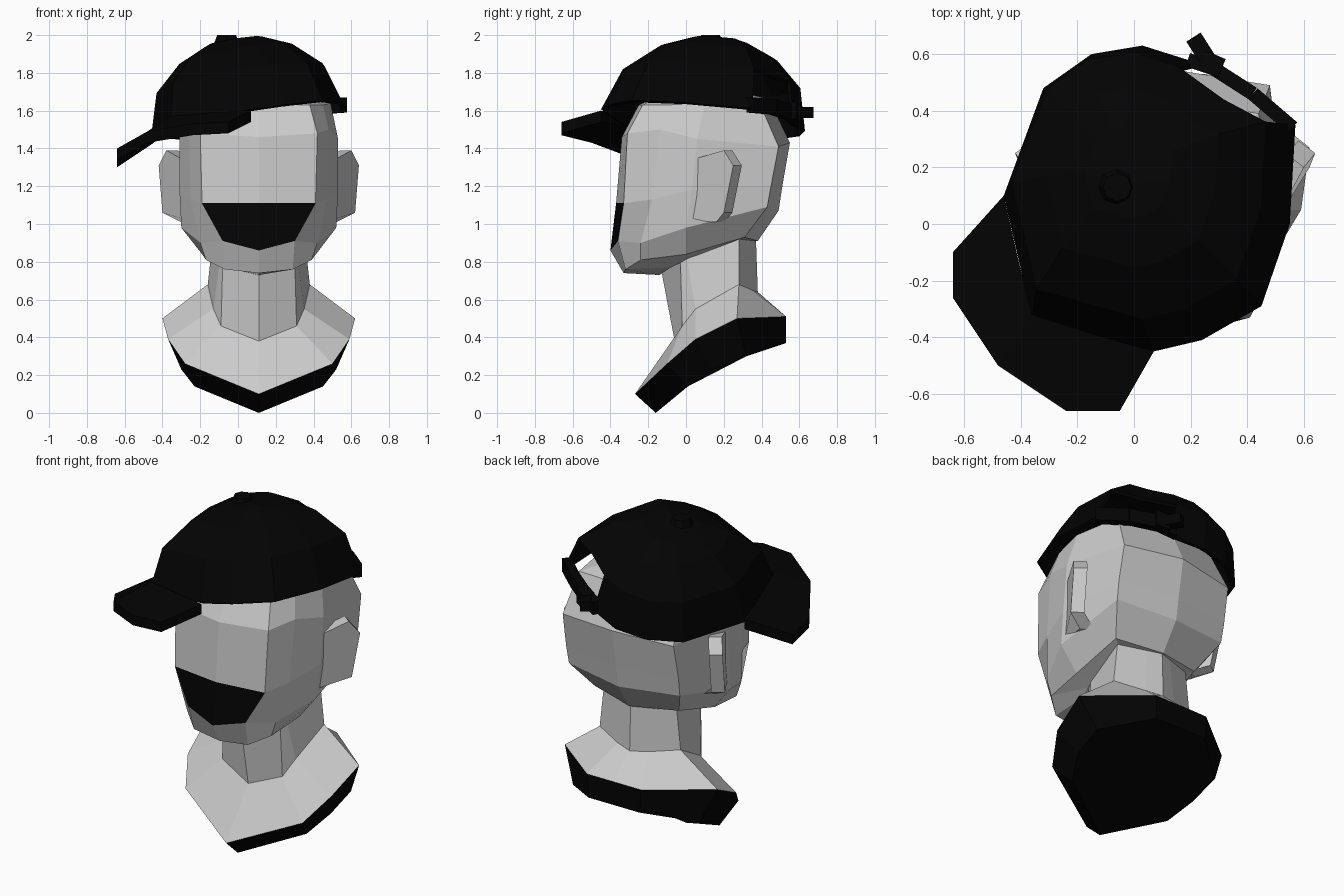
import bpy, bmesh
from mathutils import Vector

if "Cube" in bpy.data.objects:
    bpy.data.objects.remove(bpy.data.objects["Cube"], do_unlink=True)

CENTRE = 0.11  # the head and bust are symmetric about this x


def make_material(name, level):
    material = bpy.data.materials.new(name)
    material.use_nodes = True
    colour = (level, level, level, 1)
    material.diffuse_color = colour
    shader = material.node_tree.nodes["Principled BSDF"]
    shader.inputs["Base Color"].default_value = colour
    shader.inputs["Roughness"].default_value = 0.8
    return material


GREY = make_material("light grey", 0.6)
BLACK = make_material("black", 0.001)


def finish(name, bm, materials, thickness=0):
    bmesh.ops.recalc_face_normals(bm, faces=bm.faces)
    mesh = bpy.data.meshes.new(name)
    bm.to_mesh(mesh)
    bm.free()
    for material in materials:
        mesh.materials.append(material)
    obj = bpy.data.objects.new(name, mesh)
    bpy.context.collection.objects.link(obj)
    if thickness:
        solid = obj.modifiers.new("thickness", "SOLIDIFY")
        solid.thickness = thickness
        solid.offset = -1
    return obj


def mirrored_ring(half):
    """Full ring from a half that runs from centre front to centre back."""
    left = [(CENTRE + x, y, z) for x, y, z in half]
    right = [(CENTRE - x, y, z) for x, y, z in reversed(half[1:-1])]
    return left + right


def loft(bm, rings, cap_start=False, cap_end=False, skip=(), paint=lambda r, c: 0):
    rows = [[bm.verts.new(p) for p in ring] for ring in rings]
    count = len(rows[0])
    for r in range(len(rows) - 1):
        for c in range(count):
            if (r, c) in skip:
                continue
            d = (c + 1) % count
            face = bm.faces.new((rows[r][c], rows[r][d], rows[r + 1][d], rows[r + 1][c]))
            face.material_index = paint(r, c)
    if cap_start:
        bm.faces.new(rows[0]).material_index = paint(0, 0)
    if cap_end:
        bm.faces.new(rows[-1])
    return rows


def box_between(name, start, end, width, height):
    """Upright bar from one point to another."""
    a, b = Vector(start), Vector(end)
    side = (b - a).cross(Vector((0, 0, 1))).normalized() * width / 2
    up = Vector((0, 0, height / 2))
    bm = bmesh.new()
    loft(bm, [[p + side + up, p - side + up, p - side - up, p + side - up] for p in (a, b)],
         cap_start=True, cap_end=True)
    return finish(name, bm, [BLACK])


# Bust: slanted black base slab, shoulders and neck
bust_rings = [
    [(0, -.16, 0), (.34, .01, .14), (.41, .14, .23), (.42, .32, .3), (.17, .53, .37), (0, .53, .37)],
    [(0, -.27, .1), (.39, -.1, .26), (.48, .05, .39), (.51, .27, .5), (.18, .53, .51), (0, .53, .51)],
    [(0, -.06, .38), (.2, -.02, .46), (.24, .05, .55), (.27, .28, .68), (.1, .35, .65), (0, .38, .64)],
    [(0, -.13, .75), (.19, -.03, .82), (.2, 0, .85), (.24, .28, .95), (.08, .34, .94), (0, .37, .93)],
]
bm = bmesh.new()
loft(bm, [mirrored_ring(h) for h in bust_rings], cap_start=True, cap_end=True,
     paint=lambda r, c: 1 if r == 0 else 0)
finish("bust_and_neck", bm, [GREY, BLACK])

# Head: faceted rings from jaw underside to crown, black lower face
head_rings = [
    [(0, -.14, .73), (.18, -.08, .77), (.2, -.03, .8), (.2, .02, .82), (.24, .28, .92), (0, .36, .91)],
    [(0, -.33, .74), (.18, -.32, .76), (.28, -.24, .81), (.3, 0, .84), (.28, .31, .93), (0, .38, .91)],
    [(0, -.4, .86), (.19, -.36, .91), (.31, -.24, .9), (.41, 0, .98), (.37, .43, 1.09), (0, .49, 1.07)],
    [(0, -.37, 1.11), (.3, -.33, 1.11), (.36, -.18, 1.13), (.42, .03, 1.18), (.375, .45, 1.2), (0, .51, 1.2)],
    [(0, -.34, 1.46), (.31, -.31, 1.48), (.37, -.14, 1.5), (.42, .06, 1.45), (.37, .49, 1.41), (0, .55, 1.43)],
    [(0, -.25, 1.63), (.27, -.23, 1.63), (.34, -.1, 1.63), (.38, .1, 1.64), (.33, .39, 1.64), (0, .44, 1.66)],
]
crown = [(x * .55, .1 + (y - .1) * .55, 1.7) for x, y, z in head_rings[-1]]
bm = bmesh.new()
loft(bm, [mirrored_ring(h) for h in head_rings + [crown]], cap_start=True, cap_end=True,
     paint=lambda r, c: 1 if r == 2 and c in (0, 9) else 0)
finish("head", bm, [GREY, BLACK])

# Ears: flared slabs, mirrored
ear_outline = [(.4, .03, 1.34), (.49, .2, 1.39), (.53, .25, 1.31), (.51, .2, 1.06), (.41, .16, 1.01), (.38, -.01, 1.02)]
for name, side in (("left_ear", 1), ("right_ear", -1)):
    bm = bmesh.new()
    front = [(CENTRE + side * x, y, z) for x, y, z in ear_outline]
    back = [(x - side * .06, y + .045, z) for x, y, z in front]
    loft(bm, [front, back], cap_start=True, cap_end=True)
    finish(name, bm, [GREY])

# Cap dome: tilted rings shrinking to the top, with a gap above the strap
rim = [(.57, .35), (.4, .44), (.22, .57), (.03, .63), (-.15, .6), (-.32, .48), (-.46, .1),
       (-.36, -.33), (.07, -.45), (.24, -.41), (.45, -.29), (.55, 0)]


def cap_point(x, y, rise, scale):
    cx, cy = .05, .1
    px, py = cx + (x - cx) * scale, cy + (y - cy) * scale
    return (px - .17 * rise, py + .2 * rise, 1.55 + .17 * px - .1 * py + rise)


levels = [(0, 1), (.22, .87), (.35, .59), (.415, .3)]
bm = bmesh.new()
rows = loft(bm, [[cap_point(x, y, h, s) for x, y in rim] for h, s in levels], skip=((0, 0), (0, 1)))
top = bm.verts.new((-.04, .14, 1.98))
for i, v in enumerate(rows[-1]):
    bm.faces.new((v, rows[-1][(i + 1) % len(rim)], top))
loose = [v for v in bm.verts if not v.link_faces]
bmesh.ops.delete(bm, geom=loose, context="VERTS")
finish("cap_dome", bm, [BLACK], .02)

# Cap button
bm = bmesh.new()
bmesh.ops.create_cone(bm, cap_ends=True, segments=8, radius1=.065, radius2=.05, depth=.04)
bmesh.ops.translate(bm, verts=bm.verts, vec=(-.06, .13, 1.98))
finish("cap_button", bm, [BLACK])

# Cap brim: strip from the dome edge to the outer edge, closed underneath
inner = [(-.46, .1, 1.48), (-.41, -.12, 1.52), (-.36, -.32, 1.57), (-.14, -.39, 1.59), (.07, -.45, 1.6)]
outer = [(-.64, -.1, 1.36), (-.64, -.26, 1.4), (-.48, -.5, 1.49), (-.24, -.66, 1.53), (-.05, -.66, 1.54)]
bm = bmesh.new()
upper = inner + outer[::-1]
lower = [(x, y, z - .06) for x, y, z in upper]
tops, bottoms = loft(bm, [upper, lower])
for verts in (tops, bottoms):
    for i in range(len(inner) - 1):
        j = len(upper) - 1 - i
        bm.faces.new((verts[i], verts[i + 1], verts[j - 1], verts[j]))
finish("cap_brim", bm, [BLACK])

# Adjustment strap, buckle and loose end
strap = [(.56, .34, 1.63), (.42, .46, 1.62), (.28, .55, 1.59), (.19, .58, 1.56)]
for i in range(len(strap) - 1):
    box_between("strap_part_%d" % (i + 1), strap[i], strap[i + 1], .05, .08)
box_between("strap_buckle", (.31, .55, 1.6), (.24, .58, 1.58), .07, .09)
box_between("strap_loose_end", (.28, .55, 1.59), (.21, .66, 1.59), .06, .06)
